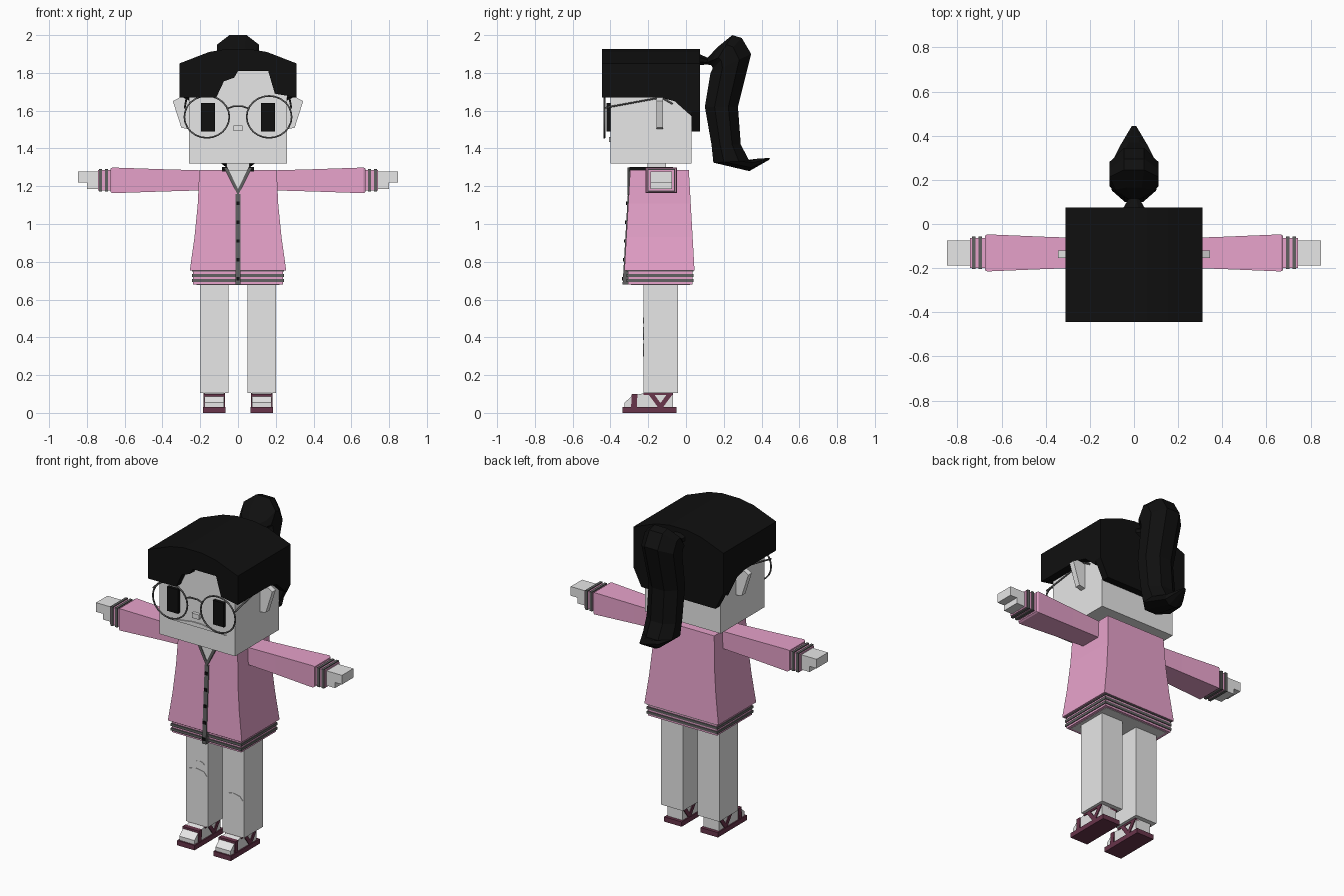
import bpy, bmesh, math

if "Cube" in bpy.data.objects:
    bpy.data.objects.remove(bpy.data.objects["Cube"])


def material(name, red, green, blue):
    mat = bpy.data.materials.new(name)
    mat.use_nodes = True
    colour = (red, green, blue, 1)
    mat.diffuse_color = colour
    mat.node_tree.nodes["Principled BSDF"].inputs["Base Color"].default_value = colour
    return mat


skin = material("pale_grey", .8, .8, .8)
black = material("black", .005, .005, .005)
pink = material("pink", .86, .39, .64)
grey = material("dark_grey", .12, .12, .12)
maroon = material("maroon", .14, .035, .07)


def finish(name, data, mat, mirrored):
    data.materials.append(mat)
    part = bpy.data.objects.new(name, data)
    bpy.context.collection.objects.link(part)
    if mirrored:
        part.modifiers.new("mirror", "MIRROR")


def loft(name, mat, rings, mirrored=False):
    """Skin a row of matching closed rings and cap both ends."""
    bm = bmesh.new()
    rows = [[bm.verts.new(point) for point in ring] for ring in rings]
    for low, high in zip(rows, rows[1:]):
        for i in range(len(low)):
            bm.faces.new((low[i - 1], low[i], high[i], high[i - 1]))
    bm.faces.new(rows[0])
    bm.faces.new(rows[-1])
    bmesh.ops.recalc_face_normals(bm, faces=bm.faces)
    mesh = bpy.data.meshes.new(name)
    bm.to_mesh(mesh)
    bm.free()
    finish(name, mesh, mat, mirrored)


def rectangle(us, vs):
    return [(us[0], vs[0]), (us[1], vs[0]), (us[1], vs[1]), (us[0], vs[1])]


def front_prism(name, mat, outline, ys, mirrored=False):
    """Extrude an (x, z) outline from front to back."""
    loft(name, mat, [[(x, y, z) for x, z in outline] for y in ys], mirrored)


def side_prism(name, mat, outline, xs, mirrored=False):
    """Extrude a (y, z) outline across the width."""
    loft(name, mat, [[(x, y, z) for y, z in outline] for x in xs], mirrored)


def box(name, mat, xs, ys, zs, mirrored=False):
    front_prism(name, mat, rectangle(xs, zs), ys, mirrored)


def around(centre, reach):
    return centre - reach, centre + reach


def oval(centre, width, height, sides):
    angles = [math.tau * i / sides for i in range(sides)]
    return [(centre[0] + width * math.cos(a), centre[1] + height * math.sin(a)) for a in angles]


def wire(name, points, cyclic=False, mirrored=True):
    curve = bpy.data.curves.new(name, "CURVE")
    curve.dimensions = "3D"
    curve.bevel_depth = .005
    curve.bevel_resolution = 1
    spline = curve.splines.new("POLY")
    spline.points.add(len(points) - 1)
    for target, point in zip(spline.points, points):
        target.co = (*point, 1)
    spline.use_cyclic_u = cyclic
    finish(name, curve, grey, mirrored)


# Head, neck and face
head_half, face, nape = .26, -.4, .03
box("head", skin, around(0, head_half), (face, nape), (1.32, 1.84))
box("neck", skin, around(0, .06), around(-.155, .05), (1.25, 1.33))
box("nose", skin, around(0, .024), (face - .02, face), around(1.507, .015))
front_prism("mouth", skin, [(-.2, 1.435), (-.03, 1.46), (.03, 1.46), (.2, 1.435)], (face - .007, face))
box("eyes", black, around(.158, .037), (face - .02, face), around(1.565, .075), True)
ear = [(.25, 1.5), (.3, 1.51), (.345, 1.65), (.3, 1.675), (.25, 1.65)]
front_prism("ears", skin, ear, around(-.138, .017), True)

# Hair panels sharing one arched top
hair_half, hair_front, hair_back, fringe, brow = .31, -.445, .075, 1.67, 1.81
arch = [(hair_half * k, 1.93 - .08 * k * k) for k in (1, .5, .2, -.2, -.5, -1)]
front_prism("hair_crown", black, [(-hair_half, brow), (hair_half, brow)] + arch, (face, nape))
parting = [(-hair_half, fringe), (-.115, fringe), (-.075, 1.755), (-.02, 1.775), (0, brow),
           (.16, brow), (.195, 1.69), (hair_half, fringe)]
front_prism("hair_fringe", black, parting + arch, (hair_front, face))
nape_line = [(-hair_half, 1.6), (-.255, 1.49), (.255, 1.49), (hair_half, 1.6)]
front_prism("hair_back", black, nape_line + arch, (nape, hair_back))
temple = [(face, fringe), (-.14, fringe), (-.06, 1.65), (nape, 1.57), (nape, brow), (face, brow)]
side_prism("hair_sides", black, temple, (head_half, hair_half), True)

# Ponytail: octagonal sections between matching inner and outer (y, z) points
inner = [(.07, 1.84), (.11, 1.845), (.135, 1.84), (.14, 1.83), (.14, 1.82), (.13, 1.8),
         (.1, 1.62), (.135, 1.42), (.145, 1.325), (.335, 1.28), (.44, 1.34)]
outer = [(.07, 1.9), (.115, 1.88), (.165, 1.935), (.245, 2), (.295, 1.985), (.345, 1.9),
         (.275, 1.62), (.29, 1.42), (.335, 1.335), (.37, 1.345), (.445, 1.35)]
widths = [.05, .025, .085] + [.11] * 3 + [.1] * 3 + [.06, .01]
unit = [(math.cos(math.pi * (i + .5) / 4), math.sin(math.pi * (i + .5) / 4)) for i in range(8)]
stretch = 1 / unit[0][0]
sections = []
for (y, z), (far_y, far_z), width in zip(inner, outer, widths):
    sections.append([(width * s * stretch, y + (far_y - y) * (1 + c * stretch) / 2,
                      z + (far_z - z) * (1 + c * stretch) / 2) for c, s in unit])
loft("ponytail", black, sections)

# Round glasses
lens_y = face - .032
wire("lens_rims", [(x, lens_y, z) for x, z in oval((.165, 1.567), .119, .111, 24)], True)
wire("glasses_arms", [(.282, lens_y, 1.615), (.272, -.13, fringe), (.268, -.07, 1.635)])
wire("glasses_bridge", [(x, lens_y, 1.625 - 4 * x * x) for x in (-.06, -.025, .025, .06)], mirrored=False)

# Jacket flaring towards the hem
collar, waist = 1.285, .755


def jacket_front(z):
    return -.37 + .058 * z


body = []
for step in range(4):
    t = step / 3
    z = collar + (waist - collar) * t
    ys = jacket_front(z), .015 + .03 * t
    body.append([(x, y, z) for x, y in rectangle(around(0, .205 + .05 * t ** 1.7), ys)])
loft("jacket", pink, body)
box("hem", pink, around(0, .238), (-.308, .035), (.68, waist))
box("hips", skin, around(0, .22), (-.29, .02), (.678, .7))
for i in range(3):
    box("hem_stripe", grey, around(0, .243), (-.315, .04), around(.7 + .028 * i, .008))

# Zip strip, buttons and open collar
neck_v = 1.16
strip = [(jacket_front(z) - .005, z) for z in (.68, waist, neck_v)]
side_prism("zip_strip", grey, strip + [(-.28, neck_v), (-.28, .68)], around(0, .014))
for i in range(5):
    z = .71 + .1 * i
    box("button", black, around(0, .009), around(jacket_front(z), .011), around(z, .009))
front_prism("neckline", skin, [(0, neck_v), (.062, collar), (-.062, collar)], (-.305, -.28))
front_prism("collar_edges", grey, [(0, 1.15), (.076, 1.3), (.056, 1.3), (0, 1.185)], (-.309, -.285), True)
box("collar_tips", black, around(.07, .015), (-.3, -.07), around(1.29, .012), True)

# Sleeves, striped cuffs and hands
arm_y, arm_z = -.131, 1.231
sleeve = []
for x, depth, height in ((.19, .066, .053), (.4, .073, .059), (.665, .084, .068), (.675, .078, .062)):
    sleeve.append([(x, y, z) for y, z in rectangle(around(arm_y, depth), around(arm_z, height))])
loft("sleeves", pink, sleeve, True)
box("cuffs", pink, (.67, .742), around(arm_y, .068), around(arm_z, .054), True)
for x in (.696, .727):
    box("cuff_stripes", grey, around(x, .008), around(arm_y, .074), around(arm_z, .06), True)
hand = [(.73, 1.185), (.8, 1.185), (.8, 1.22), (.847, 1.22), (.847, 1.277), (.73, 1.277)]
front_prism("hands", skin, hand, around(arm_y, .056), True)

# Legs with thin knee patches
leg_x, ankle = .125, .105
box("legs", skin, around(leg_x, .075), (-.225, -.042), (ankle, .7), True)
for centre, width, height in (((-leg_x, .42), .07, .034), ((-.105, .488), .032, .016), ((leg_x, .333), .068, .034)):
    front_prism("knee_patch", skin, oval(centre, width, height, 8), (-.228, -.22))

# Feet in strapped sandals
foot = [(-.325, .025), (-.325, .055), (-.285, .09), (-.2, .11), (-.07, .11), (-.07, .025)]
side_prism("feet", skin, foot, around(leg_x, .052), True)
box("soles", maroon, around(leg_x, .06), (-.335, -.05), (0, .03), True)
box("ankle_straps", maroon, around(leg_x, .057), (-.225, -.07), (.094, ankle), True)
for top, bottom in ((-.272, -.276), (-.185, -.13), (-.085, -.14)):
    low, high = around(bottom, .015), around(top, .015)
    strap = [(low[0], .025), (low[1], .025), (high[1], .1), (high[0], .1)]
    side_prism("sandal_straps", maroon, strap, around(leg_x, .057), True)
